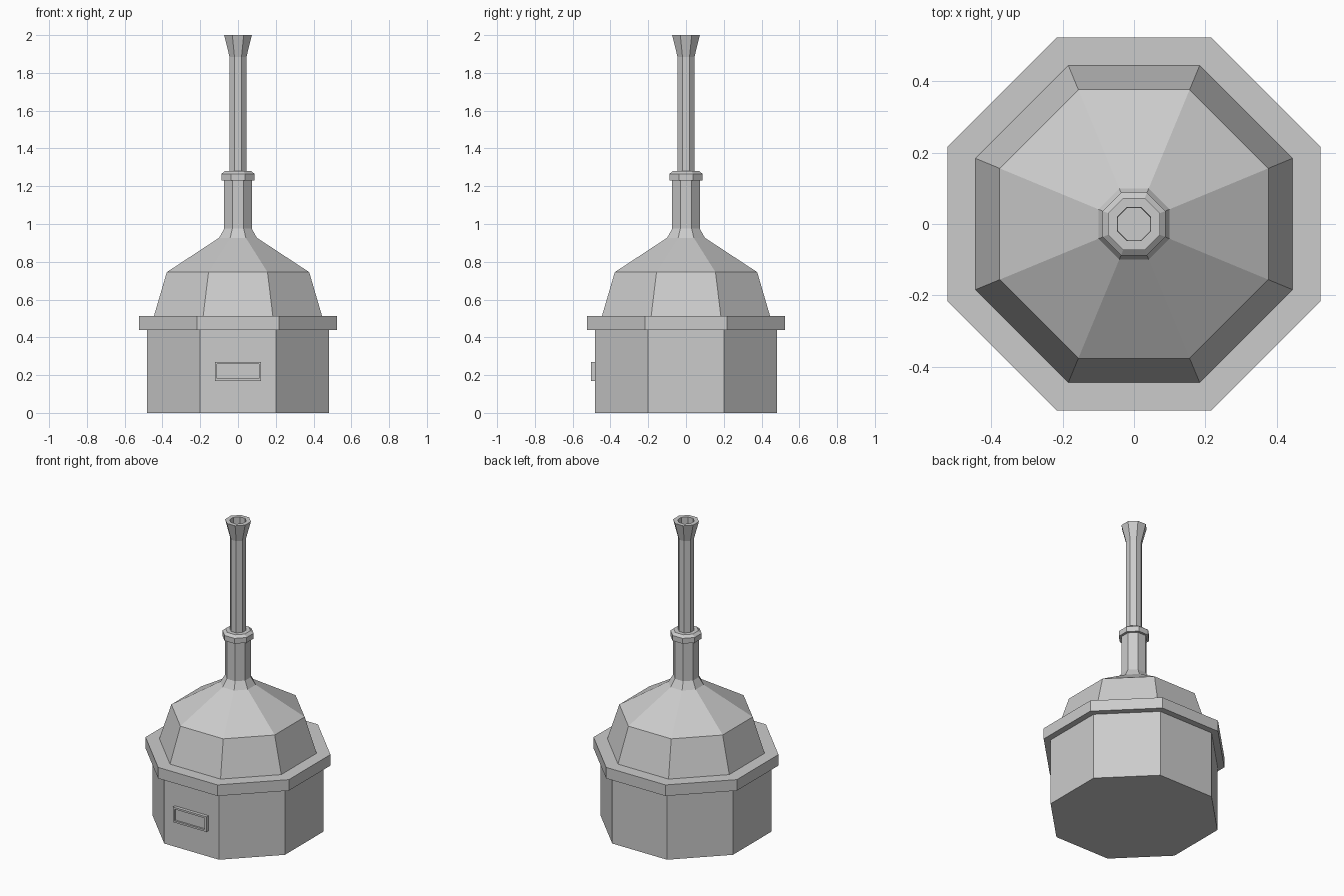
import bpy, bmesh, math

if "Cube" in bpy.data.objects:
    bpy.data.objects.remove(bpy.data.objects["Cube"])


def make_object(name, bm):
    bmesh.ops.recalc_face_normals(bm, faces=bm.faces)
    mesh = bpy.data.meshes.new(name)
    bm.to_mesh(mesh)
    bm.free()
    obj = bpy.data.objects.new(name, mesh)
    bpy.context.collection.objects.link(obj)
    return obj


def octagon_stack(name, profile):
    """Closed solid from (apothem, z) rings, flats facing x and y."""
    bm = bmesh.new()
    rings = []
    for apothem, z in profile:
        r = apothem / math.cos(math.pi / 8)
        rings.append([bm.verts.new((r * math.cos((i + 0.5) * math.pi / 4),
                                    r * math.sin((i + 0.5) * math.pi / 4), z))
                      for i in range(8)])
    for low, high in zip(rings, rings[1:]):
        for i in range(8):
            j = (i + 1) % 8
            bm.faces.new((low[i], low[j], high[j], high[i]))
    bm.faces.new(rings[0])
    bm.faces.new(rings[-1])
    return make_object(name, bm)


# Octagonal body and overhanging rim
octagon_stack("base", [(0.483, 0), (0.483, 0.44)])
octagon_stack("rim", [(0.523, 0.44), (0.523, 0.513)])

# Faceted dome running up into the neck
octagon_stack("dome", [(0.445, 0.513), (0.377, 0.745), (0.1, 0.927),
                       (0.073, 0.975), (0.073, 1.23)])

# Collar around the chimney
octagon_stack("collar", [(0.088, 1.23), (0.088, 1.265), (0.07, 1.28)])

# Slim chimney with flared, hollow mouth
octagon_stack("chimney", [(0.045, 1.27), (0.045, 1.885), (0.073, 2.0),
                          (0.047, 2.0), (0.045, 1.91)])

# Front plate with a recessed slot
bm = bmesh.new()
bmesh.ops.create_cube(bm, size=1)
for v in bm.verts:
    v.co = (v.co.x * 0.244, -0.4915 + v.co.y * 0.025, 0.22 + v.co.z * 0.1)
bm.normal_update()
front = min(bm.faces, key=lambda f: f.calc_center_median().y)
bmesh.ops.inset_region(bm, faces=[front], thickness=0.017)
slot = bmesh.ops.extrude_discrete_faces(bm, faces=[front])["faces"][0]
bmesh.ops.translate(bm, verts=slot.verts, vec=(0, 0.012, 0))
make_object("front_plate", bm)
